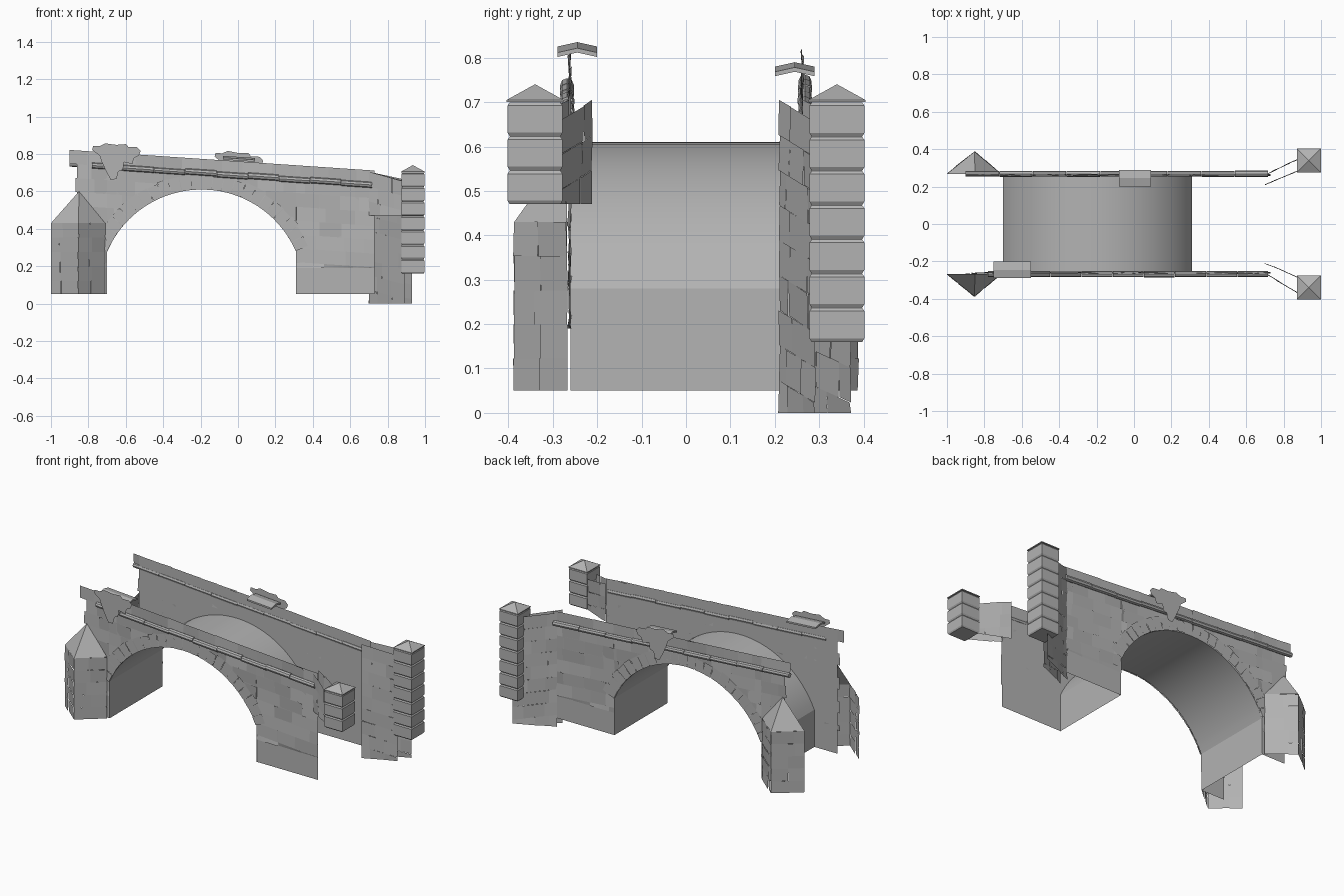
import bpy, bmesh, math, random
from mathutils import Vector, Matrix

if "Cube" in bpy.data.objects:
    bpy.data.objects.remove(bpy.data.objects["Cube"])

random.seed(4)
stone = bpy.data.materials.new("grey stone")
stone.diffuse_color = (0.45, 0.45, 0.45, 1)
stone.use_nodes = True
stone.node_tree.nodes["Principled BSDF"].inputs["Base Color"].default_value = stone.diffuse_color

CX, CZ, R, HALF = -0.195, 0.06, 0.55, 0.505   # arch circle and half span
X0, X1, BASE, YW = -0.86, 0.73, 0.05, 0.262   # wall ends, foot, wall plane


def finish(bm, name, outward=None, recalc=False):
    bmesh.ops.dissolve_degenerate(bm, dist=1e-5, edges=bm.edges[:])
    if recalc:
        bmesh.ops.recalc_face_normals(bm, faces=bm.faces[:])
    if outward:
        bm.normal_update()
        o = Vector(outward)
        bmesh.ops.reverse_faces(bm, faces=[f for f in bm.faces if f.normal.dot(o) < 0])
    me = bpy.data.meshes.new(name)
    bm.to_mesh(me)
    bm.free()
    me.materials.append(stone)
    ob = bpy.data.objects.new(name, me)
    bpy.context.collection.objects.link(ob)
    return ob


def face(bm, pts):
    return bm.faces.new([bm.verts.new(p) for p in pts])


def stones(bm, p0, p1, top, low, h, w, courses, start=lambda k: 0, breaks=(), rough=0.003):
    """Courses of slightly uneven stones on the vertical plane p0-p1."""
    p0, p1 = Vector(p0), Vector(p1)
    length = (p1 - p0).length
    d = (p1 - p0) / length
    n = Vector((d.y, -d.x))
    for k in range(courses):
        us, u = [start(k)], start(k) + w * random.uniform(0.4, 0.8)
        while u < length - 0.03:
            us.append(u)
            u += w * random.uniform(0.75, 1.25)
        us = sorted(us + [length] + list(breaks))
        for a, b in zip(us, us[1:]):
            if b - a < 1e-4:
                continue
            ta, tb = random.uniform(-1, 1) * rough, random.uniform(-1, 1) * rough
            m = max(1, math.ceil((b - a) / 0.03)) if breaks else 1
            for i in range(m):
                ua, ub = a + (b - a) * i / m, a + (b - a) * (i + 1) / m
                cell = []
                for uu, v in ((ua, 1), (ub, 1), (ub, 0), (ua, 0)):
                    ui = uu + ((ua + ub) / 2 - uu) * 0.001
                    z = max(top(ui) - (k + v) * h, low(ui))
                    off = ta * (2 * (uu - a) / (b - a) - 1) + tb * (2 * v - 1)
                    q = p0 + d * uu + n * off
                    cell.append((q.x, q.y, z))
                if cell[3][2] - cell[0][2] + cell[2][2] - cell[1][2] > 0.004:
                    face(bm, cell)


def parapet(x):
    return 0.82 - 0.0676 * (x + 0.88)


def arch(x):
    return CZ + math.sqrt(R * R - (x - CX) ** 2) if abs(x - CX) < HALF else BASE


def loft(bm, rings):
    """Skin closed rings of equal length, with both ends capped."""
    vs = [[bm.verts.new(p) for p in r] for r in rings]
    n = len(vs[0])
    for r, t in zip(vs, vs[1:]):
        for i in range(n):
            bm.faces.new((r[i], r[(i + 1) % n], t[(i + 1) % n], t[i]))
    bm.faces.new(vs[0][::-1])
    bm.faces.new(vs[-1])


# Arch barrel with straight feet
bm = bmesh.new()
a0 = math.atan2(0.22, HALF)
prof = [(CX + HALF, BASE)]
prof += [(CX + R * math.cos(a), CZ + R * math.sin(a))
         for a in (a0 + (math.pi - 2 * a0) * i / 32 for i in range(33))]
prof += [(CX - HALF, BASE)]
rows = [[bm.verts.new((x, y, z)) for x, z in prof] for y in (-0.26, 0.26)]
for i in range(len(prof) - 1):
    bm.faces.new((rows[0][i], rows[0][i + 1], rows[1][i + 1], rows[1][i]))
barrel = finish(bm, "arch_barrel")
barrel.data.shade_smooth()
barrel.data.set_sharp_from_angle(angle=math.radians(20))

for s, side in ((-1, "front"), (1, "back")):
    out = (0, s, 0)
    spans = [CX - HALF - X0, CX + HALF - X0]

    # Flat inner sheet of the wall, also the plain foot below the stones
    bm = bmesh.new()
    stones(bm, (X0, s * (YW - 0.004)), (X1, s * (YW - 0.004)), lambda u: parapet(X0 + u) - 0.002,
           lambda u: arch(X0 + u), 1.0, 5, 1, breaks=spans, rough=0)
    finish(bm, side + "_wall_core", out)

    # Stone facing with a toothed left end
    bm = bmesh.new()
    stones(bm, (X0, s * YW), (X1, s * YW), lambda u: parapet(X0 + u),
           lambda u: max(arch(X0 + u), 0.19), 0.074, 0.13, 9,
           start=lambda k: -0.04 if k == 0 else 0.02 * (k % 2) - 0.01, breaks=spans)
    finish(bm, side + "_wall_stones", out)

    # Ring of arch stones
    bm = bmesh.new()
    n = 24
    for i in range(n):
        a, b = (a0 + (math.pi - 2 * a0) * (i + e) / n for e in (0.02, 0.98))
        ro, y = R + random.uniform(0.07, 0.085), s * (YW + random.uniform(0.004, 0.007))
        face(bm, [(CX + r * math.cos(t), y, CZ + r * math.sin(t))
                  for r, t in ((R, a), (ro, a), (ro, b), (R, b))])
    finish(bm, side + "_arch_ring", out)

    # Round string course in short lengths
    bm = bmesh.new()
    xa, xb = (-0.78, 0.72) if s < 0 else (-0.9, 0.72)
    n = 9
    for i in range(n):
        x, x2 = (xa + (xb - xa) * (i + e) / n for e in (0, 0.985))
        r, dz = random.uniform(0.014, 0.017), random.uniform(-0.003, 0.003)
        loft(bm, [[(q, s * 0.268 + r * math.cos(t * math.pi / 4),
                    parapet(q) - 0.075 + dz + r * math.sin(t * math.pi / 4)) for t in range(8)]
                  for q in (x, x2)])
    finish(bm, side + "_string_course", recalc=True)

    # Splayed wing walls, outer and inner leaf; the front pair stops high up
    foot = 0.47 if s < 0 else 0.0
    far = 0.88 if s < 0 else 0.93
    for leaf, ya, yb, xe, o in (("outer", 0.262, 0.372, far, 1), ("inner", 0.21, 0.29, 0.89, -1)):
        bm = bmesh.new()
        slope = 0.05 / math.hypot(xe - 0.70, yb - ya)
        stones(bm, (0.70, s * ya), (xe, s * yb), lambda u: 0.705 - slope * u,
               lambda u: foot, 0.079, 0.10, 9, rough=0.002)
        finish(bm, side + "_wing_" + leaf, (0, s * o, 0))

    # Square end pillar with grooved joints and pyramid cap
    bm = bmesh.new()
    zb, courses = (0.47, 3) if s < 0 else (0.16, 7)
    px, py, hz = 0.935, s * 0.34, (0.70 - zb) / courses
    rings = []
    for k in range(courses):
        z = zb + k * hz
        rings += [(0.057, z), (0.062, z + 0.008), (0.062, z + hz - 0.008), (0.057, z + hz - 0.001)]
    corners = ((-1, -1), (1, -1), (1, 1), (-1, 1))
    loft(bm, [[(px + r * i, py + r * j, z) for i, j in corners] for r, z in rings])
    loft(bm, [[(px + r * i, py + r * j, z) for i, j in corners]
              for r, z in ((0.064, 0.70), (0.064, 0.705), (0.0005, 0.74))])
    finish(bm, side + "_pillar", recalc=True)

    # Pointed cutwater at the left pier, with a sloped cap
    bm = bmesh.new()
    tri = [(-1.0, s * 0.268), (-0.853, s * 0.387), (-0.71, s * 0.268)]
    for p, q in zip(tri, tri[1:]):
        stones(bm, p, q, lambda u: 0.43, lambda u: BASE, 0.077, 0.12, 5, rough=0.002)
        face(bm, [(*p, 0.43), (*q, 0.43), (-0.85, s * 0.266, 0.60)])
    finish(bm, side + "_cutwater", out)

    # Ragged plant patch hanging on the parapet, with a bent sheet on top
    cx = -0.65 if s < 0 else 0.005
    drop = parapet(cx) + 0.002
    outline = [(-.13, .015), (-.125, .035), (-.09, .035), (-.06, .05), (0, .042), (.05, .046),
               (.065, .03), (.11, .03), (.13, .01), (.12, -.015), (.09, -.03), (.085, -.06),
               (.04, -.05), (.035, -.09), (.01, -.10), (0, -.14), (-.03, -.145), (-.025, -.115),
               (-.055, -.10), (-.05, -.07), (-.08, -.045), (-.09, -.015)]
    bm = bmesh.new()
    f = face(bm, [(cx + x, s * 0.297, drop + z - (0.0676 * x if s > 0 else 0)) for x, z in outline])
    bmesh.ops.triangulate(bm, faces=[f])
    finish(bm, side + "_plant_patch", out)

    bm = bmesh.new()
    sec = [(0.29, 0.012), (0.245, 0.022), (0.20, 0.012), (0.20, 0.022), (0.245, 0.032), (0.29, 0.022)]
    hw = 0.10 if s < 0 else 0.085
    loft(bm, [[(cx + e, s * y, drop + z - 0.01 - 0.0676 * e) for y, z in sec] for e in (-hw, hw)])
    finish(bm, side + "_plant_top", recalc=True)
